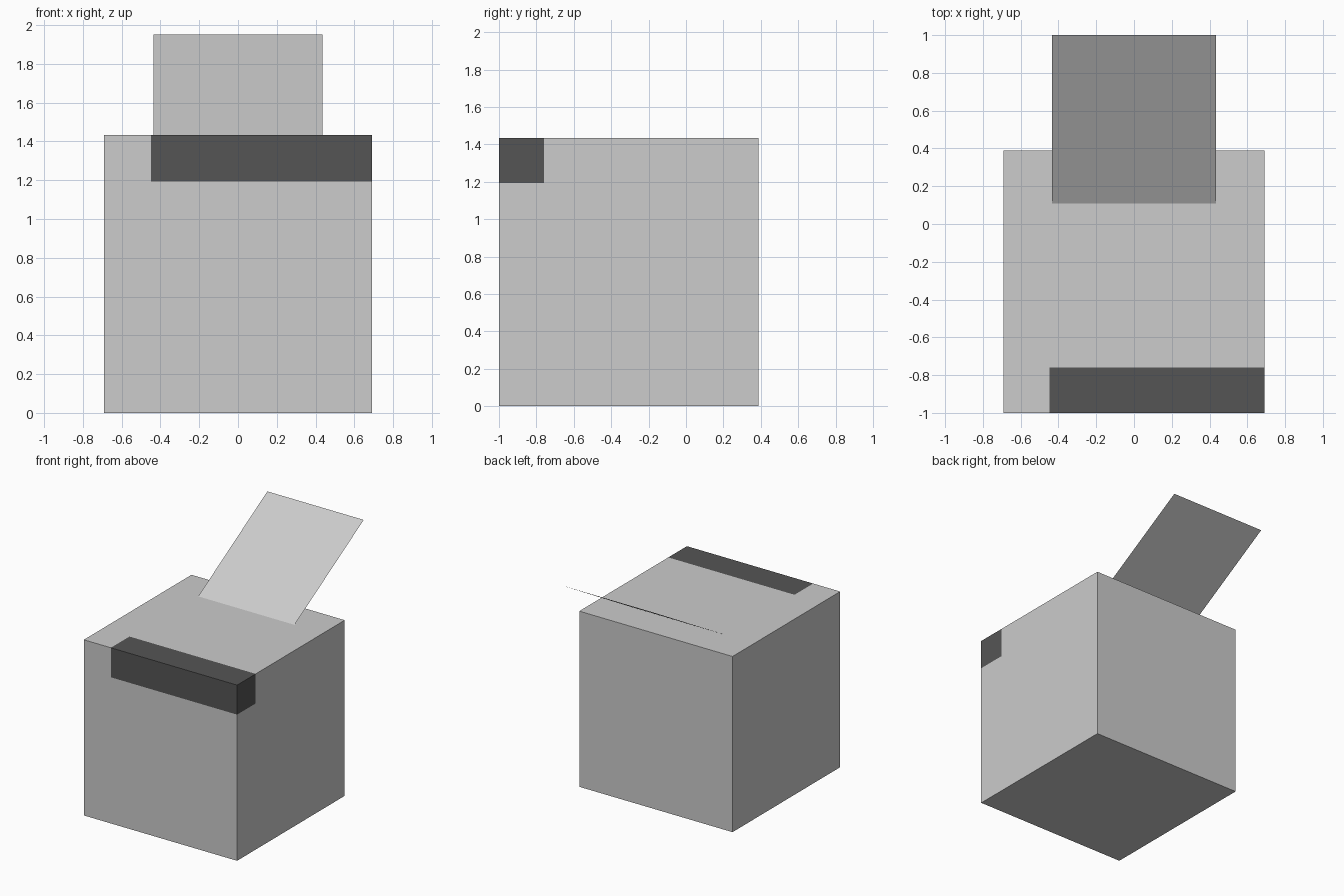
import bpy
import bmesh

if "Cube" in bpy.data.objects:
    bpy.data.objects.remove(bpy.data.objects["Cube"])


def make_material(name, value):
    mat = bpy.data.materials.new(name)
    mat.diffuse_color = (value, value, value, 1.0)
    mat.use_nodes = True
    mat.node_tree.nodes["Principled BSDF"].inputs["Base Color"].default_value = mat.diffuse_color
    return mat


def make_object(name, bm, materials):
    mesh = bpy.data.meshes.new(name)
    bm.to_mesh(mesh)
    bm.free()
    for mat in materials:
        mesh.materials.append(mat)
    obj = bpy.data.objects.new(name, mesh)
    bpy.context.collection.objects.link(obj)
    return obj


light_grey = make_material("light_grey", 0.604)
dark_grey = make_material("dark_grey", 0.091)

HALF_W, FRONT, BACK, TOP = 0.692, -1.0, 0.388, 1.434
STRIP_LEFT, STRIP_BACK, STRIP_BOTTOM = -0.448, -0.76, 1.193

# Box body, with the dark strip cut into its front top edge
bm = bmesh.new()
bmesh.ops.create_cube(bm, size=1.0)
for v in bm.verts:
    v.co.x *= 2 * HALF_W
    v.co.y = BACK if v.co.y > 0 else FRONT
    v.co.z = TOP if v.co.z > 0 else 0.0
cuts = [((STRIP_LEFT, 0, 0), (1, 0, 0)),
        ((0, STRIP_BACK, 0), (0, 1, 0)),
        ((0, 0, STRIP_BOTTOM), (0, 0, 1))]
for point, normal in cuts:
    bmesh.ops.bisect_plane(bm, geom=bm.verts[:] + bm.edges[:] + bm.faces[:],
                           plane_co=point, plane_no=normal)
for f in bm.faces:
    c = f.calc_center_median()
    f.material_index = int(c.x > STRIP_LEFT and c.y < STRIP_BACK and c.z > STRIP_BOTTOM)
make_object("box_body", bm, [light_grey, dark_grey])

# Thin tilted sheet rising from the top towards the back
bm = bmesh.new()
corners = [(-0.435, 0.108, TOP), (0.435, 0.108, TOP), (0.435, 1.0, 1.95), (-0.435, 1.0, 1.95)]
bm.faces.new([bm.verts.new(c) for c in corners])
make_object("tilted_sheet", bm, [light_grey])
